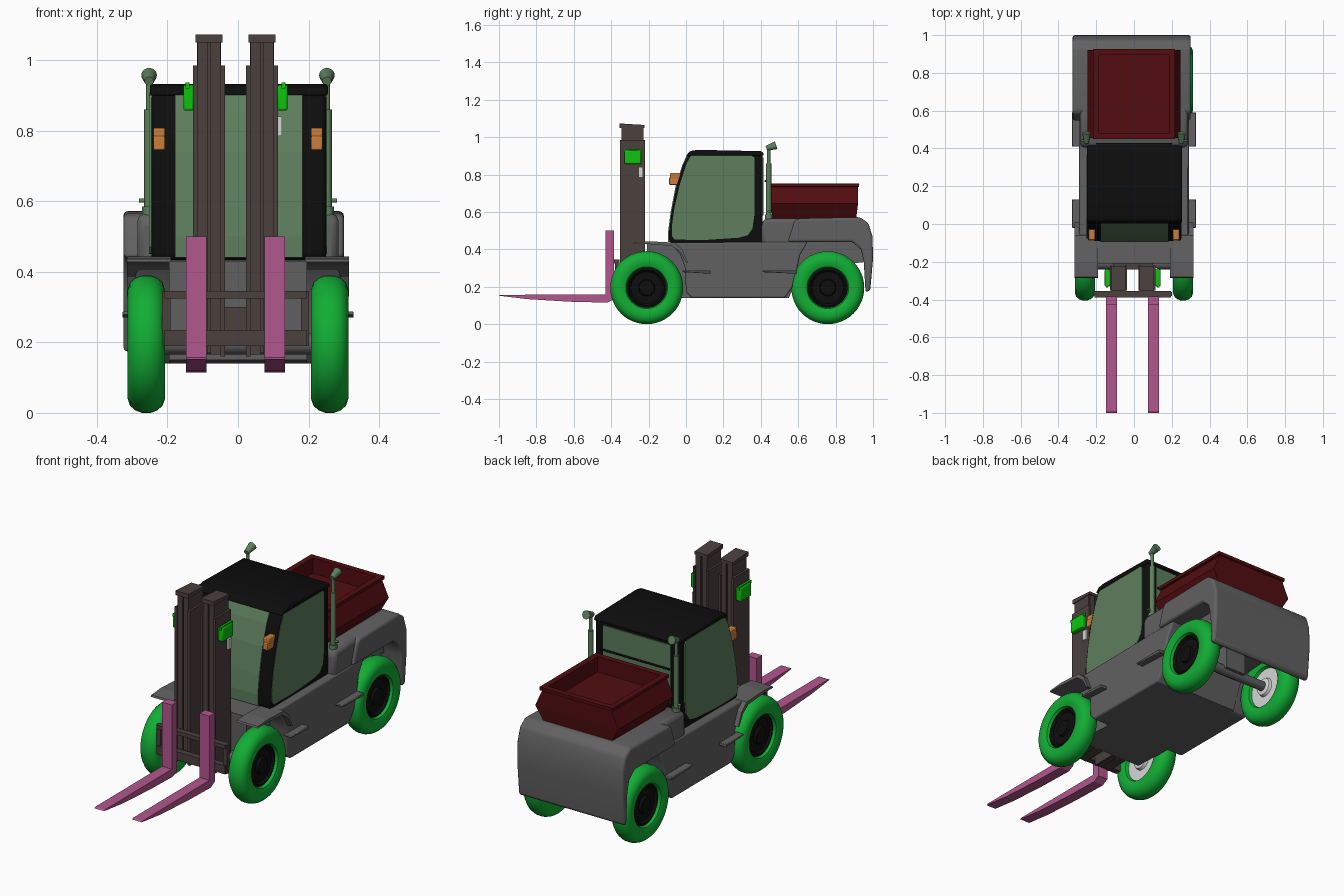
import bpy, bmesh, math
from mathutils import Vector

cube = bpy.data.objects.get("Cube")
if cube:
    bpy.data.objects.remove(cube, do_unlink=True)


def material(name, r, g, b):
    m = bpy.data.materials.new(name)
    m.use_nodes = True
    m.diffuse_color = (r, g, b, 1)
    m.node_tree.nodes["Principled BSDF"].inputs["Base Color"].default_value = (r, g, b, 1)
    return m


GREY = material("body grey", .12, .12, .12)
BLACK = material("cab black", .004, .004, .004)
GLASS = material("tinted glass green", .11, .21, .11)
TYRE = material("tyre green", .006, .42, .035)
LAMP = material("lamp green", .004, .55, .004)
PINK = material("fork pink", .45, .095, .27)
BROWN = material("mast brown", .07, .052, .048)
RED = material("container red", .085, .004, .005)
ORANGE = material("indicator orange", .6, .21, .045)
WHITE = material("hub white", .68, .68, .68)


def finish(name, bm, mat, bevel=0, smooth=False, segments=2):
    bmesh.ops.recalc_face_normals(bm, faces=bm.faces)
    me = bpy.data.meshes.new(name)
    bm.to_mesh(me)
    bm.free()
    me.materials.append(mat)
    ob = bpy.data.objects.new(name, me)
    bpy.context.collection.objects.link(ob)
    if bevel:
        mod = ob.modifiers.new("Bevel", "BEVEL")
        mod.width, mod.segments = bevel, segments
        mod.limit_method, mod.angle_limit = 'ANGLE', math.radians(35)
    if smooth or bevel:
        bpy.ops.object.select_all(action='DESELECT')
        ob.select_set(True)
        bpy.context.view_layer.objects.active = ob
        bpy.ops.object.shade_smooth_by_angle(angle=math.radians(40))
    return ob


def loft(name, rings, mat, closed_ends=True, **kw):
    """Skin a list of rings that share a point count."""
    bm = bmesh.new()
    vs = [[bm.verts.new(p) for p in ring] for ring in rings]
    n = len(vs[0])
    for a, b in zip(vs, vs[1:]):
        for i in range(n):
            j = (i + 1) % n
            bm.faces.new((a[i], a[j], b[j], b[i]))
    if closed_ends:
        bm.faces.new(vs[0])
        bm.faces.new(vs[-1])
    return finish(name, bm, mat, **kw)


def prism(name, profile, x0, x1, mat, **kw):
    """Extrude a side (y, z) profile across x."""
    return loft(name, [[(x, y, z) for y, z in profile] for x in (x0, x1)], mat, **kw)


def box(name, x, y, z, mat, **kw):
    return prism(name, [(y[0], z[0]), (y[1], z[0]), (y[1], z[1]), (y[0], z[1])],
                 x[0], x[1], mat, **kw)


def side_box(name, s, x, y, z, mat, **kw):
    return box(name, (s * x[0], s * x[1]), y, z, mat, **kw)


def tube(name, p0, p1, r0, r1, mat, n=20):
    p0, p1 = Vector(p0), Vector(p1)
    q = (p1 - p0).to_track_quat('Z', 'Y')
    ring = lambda p, r: [p + q @ Vector((r * math.cos(t), r * math.sin(t), 0))
                         for t in (2 * math.pi * i / n for i in range(n))]
    return loft(name, [ring(p0, r0), ring(p1, r1)], mat, smooth=True)


def lathe(name, profile, cx, cy, cz, mat, closed_ends=True, n=48):
    """Revolve (radius, x) points about a wheel axle."""
    rings = [[(cx + x, cy + r * math.cos(t), cz + r * math.sin(t))
              for t in (2 * math.pi * i / n for i in range(n))] for r, x in profile]
    return loft(name, rings, mat, closed_ends, smooth=True)


# Chassis, hull, deck and counterweight
prism("chassis_core", [(-.2, .15), (.0, .14), (.55, .14), (.62, .31), (.95, .33),
                       (.95, .45), (-.21, .43)], -.195, .195, GREY)
prism("hull", [(.03, .14), (.53, .14), (.57, .2), (.595, .3), (.61, .37), (.65, .44),
               (.4, .44), (-.08, .435), (-.03, .37), (-.005, .3), (.0, .17)],
      -.29, .29, GREY, bevel=.008)
prism("rear_deck", [(.405, .42), (.64, .42), (.64, .565), (.43, .565), (.405, .55)],
      -.285, .285, GREY, bevel=.02)
prism("counterweight", [(.545, .44), (.89, .44), (.935, .4), (.95, .34), (.96, .17),
                        (.985, .18), (1.0, .35), (.997, .47), (.975, .54), (.93, .572),
                        (.6, .565), (.58, .55)],
      -.325, .3, GREY, bevel=.02, segments=3)

# Cab
FRONT = [(-.09, .44), (-.09, .5), (-.077, .6), (-.05, .74), (-.015, .85), (.01, .905)]
prism("cab_shell", FRONT + [(.41, .905), (.41, .43), (-.07, .43)], -.245, .25, BLACK, bevel=.012)
prism("cab_roof", [(.0, .9), (.02, .925), (.06, .932), (.4, .925), (.415, .915), (.415, .9)],
      -.25, .255, BLACK, bevel=.008)
prism("windscreen", [(y - .005, z) for y, z in FRONT] +
      [(y + .004, z) for y, z in reversed(FRONT)], -.178, .183, GLASS)
box("rear_window", (-.2, .2), (.405, .415), (.58, .89), GLASS)
SIDE_GLASS = [(-.06, .452), (-.074, .47), (-.076, .52), (-.062, .62), (-.035, .74),
              (.0, .85), (.025, .9), (.05, .908), (.345, .908), (.365, .89),
              (.365, .58), (.355, .51), (.33, .475), (.28, .462), (.1, .45)]
for s, side in ((1, "left"), (-1, "right")):
    prism(side + "_cab_window", SIDE_GLASS, s * .243, s * .252, GLASS)
    for k, (z0, z1) in enumerate(((.745, .785), (.78, .808))):
        y = -.07 + k * .005
        side_box(side + "_indicator", s, (.207, .24), (y - .02, y + .04), (z0, z1),
                 ORANGE, bevel=.004)

# Front fenders
for s, side in ((1, "left"), (-1, "right")):
    prism(side + "_front_fender", [(-.285, .428), (-.28, .436), (-.2, .443), (-.06, .436),
                                   (-.02, .4), (.01, .33), (.0, .33), (-.03, .385),
                                   (-.075, .418), (-.2, .428)],
          s * .19, s * .315, GREY)
    # Steps
    for name, y0, y1 in (("front_step", -.02, .13), ("rear_step", .41, .59)):
        prism(side + "_" + name, [(y0, .278), (y1, .27), (y1, .287), (y0, .287)],
              s * .28, s * .328, GREY, bevel=.003)
    # Exhaust stacks
    x, y = s * .252, .442
    tube(side + "_exhaust_collar", (x, y, .555), (x, y, .585), .02, .02, GLASS)
    tube(side + "_exhaust_muffler", (x, y, .58), (x, y, .86), .014, .014, GLASS)
    tube(side + "_exhaust_pipe", (x, y, .86), (x, y, .945), .009, .009, GLASS)
    tube(side + "_exhaust_outlet", (x, y - .012, .94), (x, y + .04, .957), .013, .022, GLASS)
    tube(side + "_exhaust_bracket", (s * .24, y, .602), (s * .28, y, .602), .006, .006, GLASS)

# Wheels
TREAD = [(.104, -.025), (.112, -.045), (.13, -.052), (.155, -.053), (.175, -.046),
         (.188, -.031), (.195, -.012)]
TREAD += [(r, -x) for r, x in reversed(TREAD)]
for s, side in ((1, "left"), (-1, "right")):
    for end, y in (("front", -.21), ("rear", .758)):
        w = (s * .26, y, .195)
        name = side + "_" + end
        lathe(name + "_tyre", TREAD, *w, TYRE, closed_ends=False)
        lathe(name + "_hub", [(.108, s * .0), (.108, s * .03), (.095, s * .036),
                              (.085, s * .024), (.045, s * .024), (.04, s * .036)], *w, BLACK)
        lathe(name + "_inner_hub", [(.108, s * .0), (.108, s * -.03), (.05, s * -.03),
                                    (.045, s * -.045), (.03, s * -.05)], *w, WHITE)
        if end == "front":
            tube(name + "_axle", (0, y, .195), (s * .22, y, .195), .03, .03, GREY)
tube("rear_axle", (-.22, .758, .195), (.22, .758, .195), .025, .025, GREY)
box("rear_axle_mount", (-.06, .06), (.72, .8), (.19, .34), GREY)

# Open container on the rear deck
rect = lambda hx, y0, y1, z: [(-hx, y0, z), (hx, y0, z), (hx, y1, z), (-hx, y1, z)]
loft("container", [rect(.2, .46, .91, .565), rect(.245, .456, .92, .645),
                   rect(.205, .456, .92, .732), rect(.216, .45, .926, .735),
                   rect(.216, .45, .926, .752), rect(.185, .48, .895, .752),
                   rect(.185, .48, .895, .67)], RED)
tube("container_rail", (-.2, .425, .765), (.2, .425, .765), .005, .005, BLACK)

# Mast, carriage, forks and work lamps
MID = -.007
for s, side in ((1, "left"), (-1, "right")):
    c = MID + s * .075
    for d in (-1, 1):
        box(side + "_outer_mast_rail", (c + d * .032, c + d * .045), (-.352, -.22),
            (.16, .985), BROWN)
        box(side + "_inner_mast_rail", (c + d * .004, c + d * .033), (-.346, -.226),
            (.165, 1.06), BROWN)
    box(side + "_mast_web", (c - .034, c + .034), (-.335, -.235), (.17, 1.05), BROWN)
    prism(side + "_mast_cap", [(-.355, 1.05), (-.222, 1.05), (-.222, 1.065), (-.355, 1.073)],
          c - .038, c + .038, BROWN)
    x = MID + s * .118
    box(side + "_work_lamp", (x, x + s * .03), (-.33, -.24), (.857, .93), LAMP, bevel=.006)
    box(side + "_lamp_rim", (x + s * .012, x + s * .024), (-.337, -.235), (.92, .936), LAMP)
    # L-shaped fork
    f = MID + s * .111
    prism(side + "_fork", [(-.385, .5), (-.43, .5), (-.43, .158), (-.99, .157), (-1.0, .152),
                           (-.85, .134), (-.62, .12), (-.42, .115), (-.385, .135)],
          f - .029, f + .029, PINK)
    box(side + "_carriage_end", (MID + s * .185, MID + s * .208), (-.38, -.36),
        (.19, .345), BROWN)
box("carriage_top_bar", (-.208, .195), (-.388, -.355), (.325, .345), BROWN)
box("carriage_bottom_bar", (-.208, .195), (-.388, -.355), (.19, .235), BROWN)
box("mast_mount", (-.11, .1), (-.24, -.19), (.2, .3), BROWN)
box("mast_label_plate", (.113, .125), (-.255, -.23), (.785, .84), WHITE)
